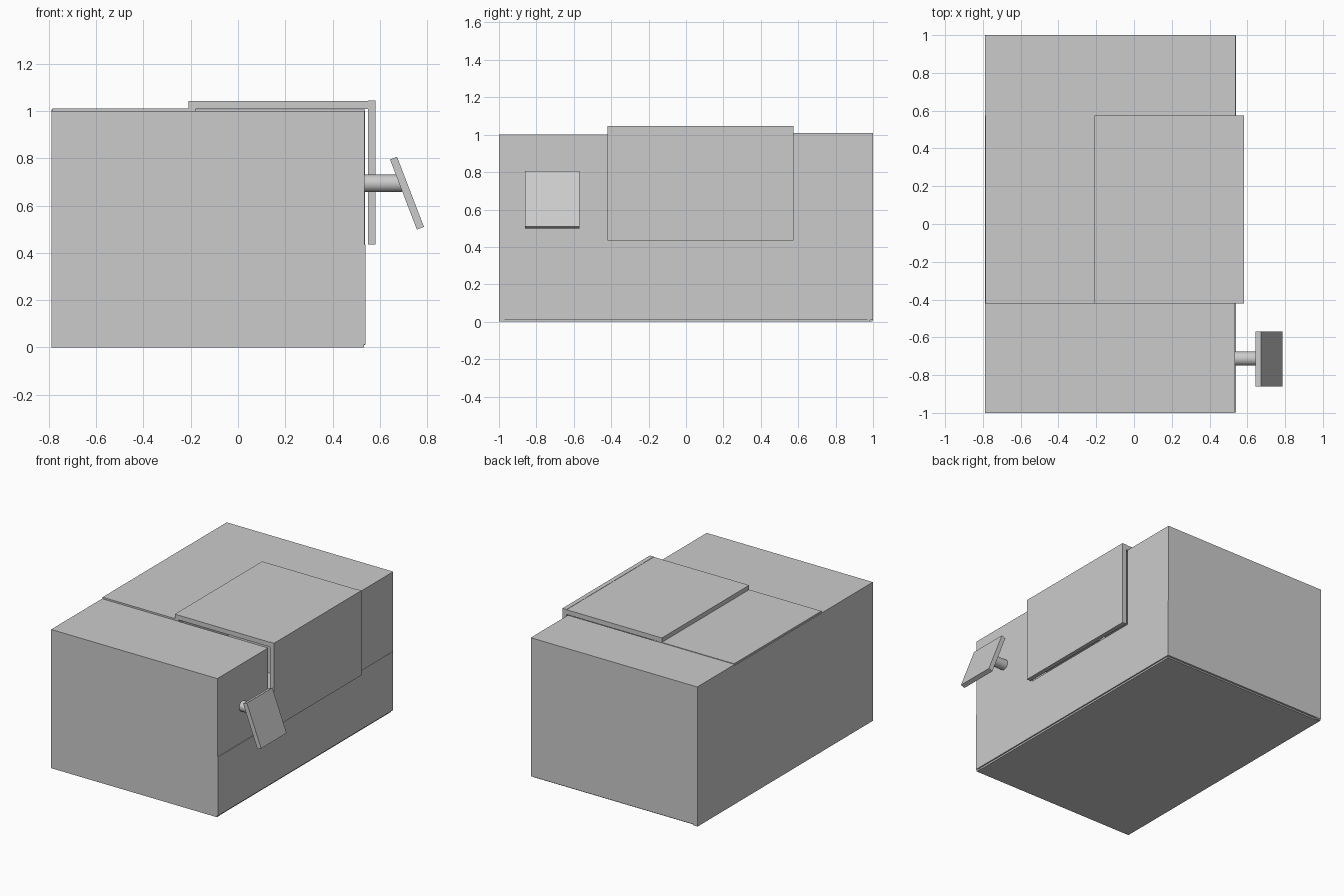
import bpy
from math import radians

if "Cube" in bpy.data.objects:
    bpy.data.objects.remove(bpy.data.objects["Cube"])


def box(name, x, y, z, tilt=0):
    """Cuboid spanning the given (min, max) ranges, optionally tilted about y."""
    bpy.ops.mesh.primitive_cube_add(
        size=1, location=[(r[0] + r[1]) / 2 for r in (x, y, z)])
    ob = bpy.context.object
    ob.name = name
    ob.scale = [r[1] - r[0] for r in (x, y, z)]
    bpy.ops.object.transform_apply(location=False, rotation=False, scale=True)
    ob.rotation_euler.y = radians(tilt)
    return ob


T = 0.03                       # panel thickness
L, R = -0.79, 0.535            # left and right of the case
Y0, Y1 = -0.42, 0.575          # opening covered by the door
SILL = 0.435                   # bottom of the opening

# Hollow case made of panels
box("base", (L, 0.53), (-1, 0.985), (0, T))
box("front_wall", (L, 0.533), (-1, -1 + T), (0, 1.0))
box("back_wall", (L, 0.537), (1 - T, 1), (0.01, 1.008))
box("left_wall", (L, L + T), (-0.998, 0.998), (0.001, 1.0))
box("right_lower_wall", (R - T, 0.54), (-0.999, 0.997), (0.012, SILL))
box("right_front_wall", (R - T, R), (-0.998, Y0), (SILL, 0.999))
box("right_back_wall", (R - T, 0.538), (Y1, 0.999), (SILL, 1.007))

# Top panels, with a raised strip beside the door
box("top_front", (L, R), (-0.999, Y0), (1.0 - T, 1.0))
box("top_back", (L, 0.538), (Y1, 0.999), (1.008 - T, 1.008))
box("top_middle", (-0.786, -0.18), (Y0, Y1), (1.012 - T, 1.012))

# L-shaped door wrapping over the top and the right side
box("door_top", (-0.21, 0.55), (Y0, Y1), (1.01, 1.044))
box("door_side", (0.55, 0.582), (Y0, Y1), (SILL, 1.046))

# Tilted paddle on a round stem
bpy.ops.mesh.primitive_cylinder_add(
    vertices=32, radius=0.037, depth=0.17,
    location=(0.61, -0.713, 0.694), rotation=(0, radians(90), 0))
stem = bpy.context.object
stem.name = "stem"
bpy.ops.object.shade_smooth_by_angle()
box("paddle", (0.699, 0.731), (-0.86, -0.57), (0.494, 0.812), tilt=-21)
